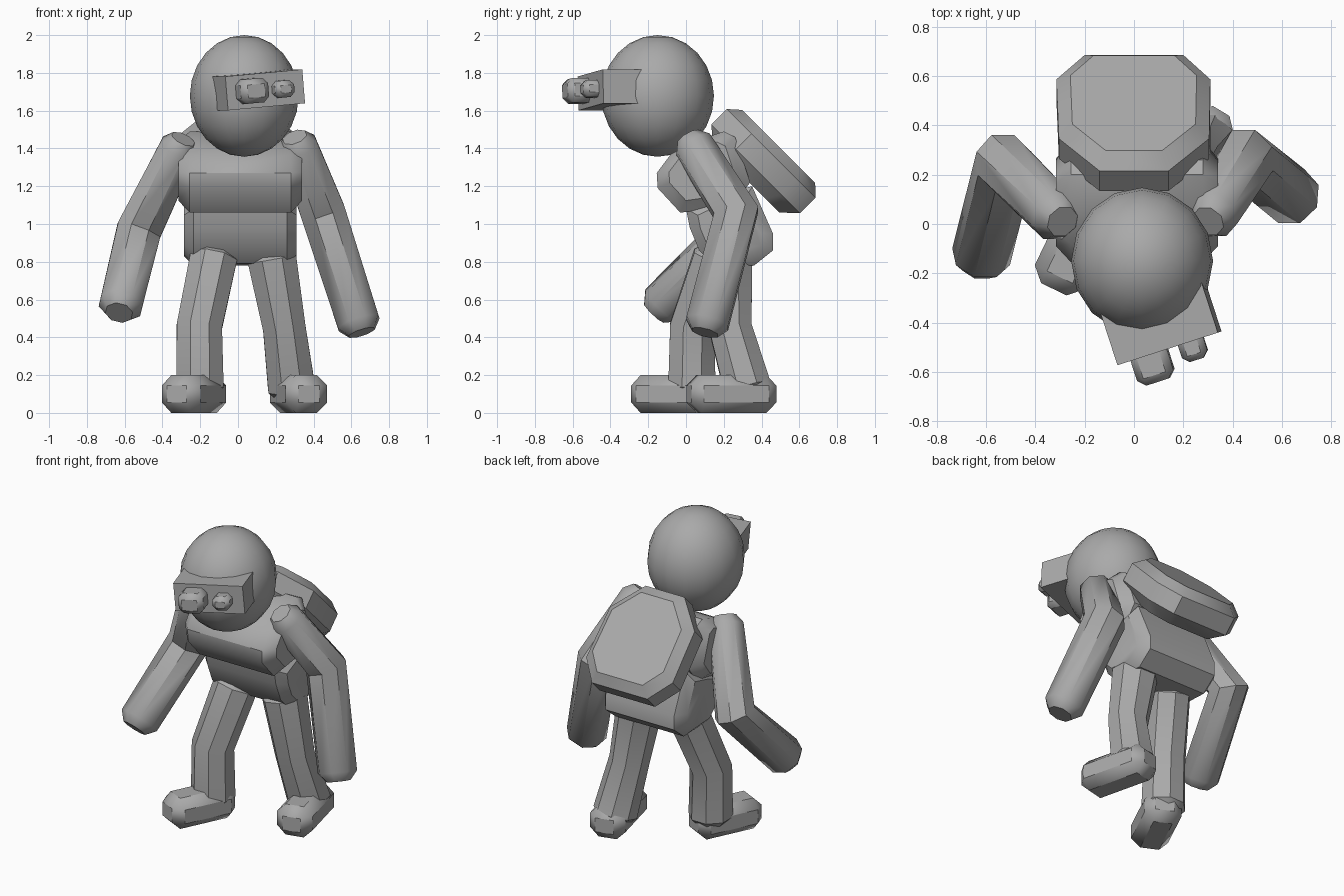
import bpy, bmesh, math
from mathutils import Vector, Matrix

if "Cube" in bpy.data.objects:
    bpy.data.objects.remove(bpy.data.objects["Cube"])

grey = bpy.data.materials.new("mid grey")
grey.diffuse_color = (0.4, 0.4, 0.4, 1)
grey.use_nodes = True
grey.node_tree.nodes["Principled BSDF"].inputs["Base Color"].default_value = grey.diffuse_color


def finish(name, bm, angle=40):
    bmesh.ops.recalc_face_normals(bm, faces=bm.faces)
    me = bpy.data.meshes.new(name)
    bm.to_mesh(me)
    bm.free()
    me.materials.append(grey)
    ob = bpy.data.objects.new(name, me)
    bpy.context.collection.objects.link(ob)
    bpy.ops.object.select_all(action='DESELECT')
    ob.select_set(True)
    bpy.context.view_layer.objects.active = ob
    bpy.ops.object.shade_smooth_by_angle(angle=math.radians(angle))
    return ob


def loft(name, rings):
    """Skin a series of equal-length rings and cap both ends."""
    bm = bmesh.new()
    vs = [[bm.verts.new(p) for p in r] for r in rings]
    n = len(vs[0])
    for a, b in zip(vs, vs[1:]):
        for i in range(n):
            j = (i + 1) % n
            bm.faces.new((a[i], a[j], b[j], b[i]))
    bm.faces.new(vs[0])
    bm.faces.new(vs[-1])
    return finish(name, bm)


def scaled(profile, s):
    c = sum((Vector(p) for p in profile), Vector((0, 0))) / len(profile)
    return [c + (Vector(p) - c) * s for p in profile]


def slab(name, profile, half, cx, chamfer):
    """Side profile (y, z) widened along x with chamfered sides."""
    steps = [(-half, .72), (chamfer - half, 1), (half - chamfer, 1), (half, .72)]
    loft(name, [[(cx + x, p.x, p.y) for p in scaled(profile, s)] for x, s in steps])


def limb(name, points, radii, cap=0.055, shrink=0.62):
    """Eight-sided jointed tube with chamfered ends."""
    P = [Vector(p) for p in points]
    d0, d1 = (P[1] - P[0]).normalized(), (P[-1] - P[-2]).normalized()
    pts = [P[0], P[0] + d0 * cap] + P[1:-1] + [P[-1] - d1 * cap, P[-1]]
    rad = [radii[0] * shrink] + list(radii) + [radii[-1] * shrink]
    rings = []
    for i, p in enumerate(pts):
        a = (p - pts[i - 1]).normalized() if i else d0
        b = (pts[i + 1] - p).normalized() if i < len(pts) - 1 else d1
        t = (a + b).normalized()
        u = Vector((0, 1, 0)).cross(t).normalized()
        v = t.cross(u)
        rings.append([p + (u * math.cos(k) + v * math.sin(k)) * rad[i]
                      for k in (math.pi / 8 + j * math.pi / 4 for j in range(8))])
    loft(name, rings)


def block(name, centre, size, rot, bevel):
    """Rotated box with optional chamfer."""
    bm = bmesh.new()
    bmesh.ops.create_cube(bm, size=1)
    bmesh.ops.scale(bm, vec=size, verts=bm.verts)
    if bevel:
        bmesh.ops.bevel(bm, geom=bm.edges[:], offset=bevel, segments=1,
                        affect='EDGES', clamp_overlap=True)
    bm.transform(Matrix.Translation(centre) @ rot)
    return finish(name, bm)


# Head
bm = bmesh.new()
bmesh.ops.create_uvsphere(bm, u_segments=16, v_segments=12, radius=1)
bmesh.ops.scale(bm, vec=(.288, .298, .322), verts=bm.verts)
bmesh.ops.translate(bm, vec=(.033, -.15, 1.678), verts=bm.verts)
finish("head", bm)

# Goggles: visor and two lenses, turned and tilted with the head
turn = Matrix.Rotation(math.radians(18), 4, 'Z') @ Matrix.Rotation(math.radians(-5), 4, 'Y')
block("visor", (.11, -.40, 1.71), (.43, .22, .18), turn, 0)
block("large_lens", (.07, -.555, 1.705), (.155, .18, .13), turn, .03)
block("small_lens", (.232, -.48, 1.715), (.108, .15, .09), turn, .025)

# Torso
slab("chest", [(-.03, 1.06), (-.15, 1.19), (-.155, 1.27), (-.08, 1.37), (.05, 1.44),
               (.2, 1.49), (.26, 1.46), (.34, 1.22), (.25, 1.1)], .328, .012, .06)
slab("hips", [(0, 1.08), (.02, .98), (.07, .86), (.14, .79), (.36, .78), (.46, .86),
              (.46, .95), (.35, 1.2), (.15, 1.15)], .298, .012, .05)

# Backpack: outline (x, distance down the slope) stacked through its depth
outline = [(-.2, -.32), (.2, -.32), (.31, -.46), (.305, -.8), (.14, -.985),
           (-.14, -.985), (-.305, -.8), (-.315, -.46)]
q = math.sqrt(.5)
loft("backpack", [[(p.x, (n + p.y) * q, (n - p.y) * q) for p in scaled(outline, s)]
                  for n, s in ((1.1, .75), (1.175, 1), (1.29, 1), (1.345, .82))])

# Arms
limb("right_arm", [(-.29, .01, 1.45), (-.525, .245, .965), (-.63, -.17, .53)],
     (.11, .128, .122))
limb("left_arm", [(.30, .01, 1.46), (.45, .265, 1.06), (.655, .10, .425)],
     (.11, .128, .122))

# Legs
limb("right_leg", [(-.12, .18, .87), (-.205, .035, .455), (-.2, .03, .08)],
     (.135, .13, .135))
limb("left_leg", [(.17, .22, .87), (.245, .235, .45), (.29, .34, .08)],
     (.14, .122, .135))

# Feet
for name, toe, heel in (("right_foot", (-.325, -.265), (-.14, .12)),
                        ("left_foot", (.375, .015), (.265, .465))):
    d = Vector(heel) - Vector(toe)
    mid = (Vector(heel) + Vector(toe)) / 2
    rot = Matrix.Rotation(math.atan2(d.y, d.x) - math.pi / 2, 4, 'Z')
    block(name, (mid.x, mid.y, .1), (.225, d.length, .2), rot, .055)
